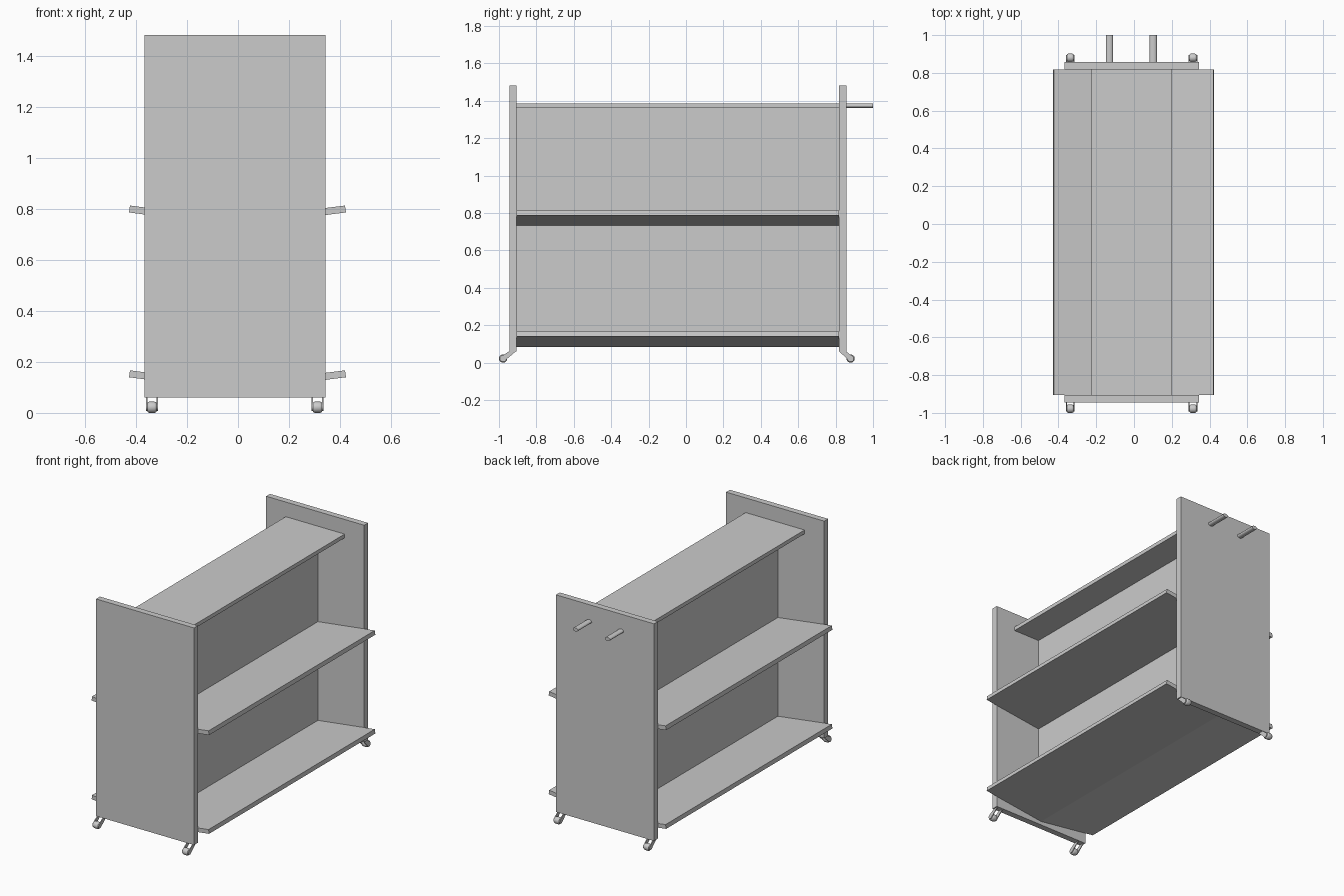
import bpy, bmesh, math
from mathutils import Vector

if "Cube" in bpy.data.objects:
    bpy.data.objects.remove(bpy.data.objects["Cube"])

CX = -0.0125                 # centre line of the cart
Y0, Y1 = -0.905, 0.817       # inner faces of the end panels


def add_object(name, bm, smooth=False):
    bmesh.ops.recalc_face_normals(bm, faces=bm.faces)
    mesh = bpy.data.meshes.new(name)
    bm.to_mesh(mesh)
    bm.free()
    obj = bpy.data.objects.new(name, mesh)
    bpy.context.collection.objects.link(obj)
    if smooth:
        bpy.ops.object.select_all(action='DESELECT')
        obj.select_set(True)
        bpy.context.view_layer.objects.active = obj
        bpy.ops.object.shade_smooth_by_angle(angle=math.radians(35))
    return obj


def prism(bm, points, shift):
    """Extrude a closed outline of 3D points along a vector."""
    face = bm.faces.new([bm.verts.new(p) for p in points])
    res = bmesh.ops.extrude_face_region(bm, geom=[face], use_keep_orig=True)
    verts = [e for e in res['geom'] if isinstance(e, bmesh.types.BMVert)]
    bmesh.ops.translate(bm, verts=verts, vec=Vector(shift))


def box(name, x0, x1, y0, y1, z0, z1):
    bm = bmesh.new()
    prism(bm, [(x0, y0, z0), (x1, y0, z0), (x1, y0, z1), (x0, y0, z1)], (0, y1 - y0, 0))
    return add_object(name, bm)


# End panels, central divider and top shelf
box("front_end_panel", -0.368, 0.343, -0.945, Y0, 0.06, 1.483)
box("back_end_panel", -0.368, 0.343, Y1, 0.857, 0.06, 1.483)
box("centre_divider", CX - 0.02, CX + 0.02, Y0, Y1, 0.10, 1.362)
box("top_shelf", -0.226, 0.201, Y0, Y1, 1.362, 1.387)

# Sloping shelves, rising outwards on both sides
for level, z in (("lower", 0.084), ("middle", 0.731)):
    for side, outer in (("right", 0.424), ("left", -0.428)):
        s = 1 if outer > 0 else -1
        outline = [(CX, Y0, z), (outer, Y0, z + 0.056),
                   (outer - s * 0.004, Y0, z + 0.083), (CX, Y0, z + 0.028)]
        bm = bmesh.new()
        prism(bm, outline, (0, Y1 - Y0, 0))
        add_object(f"{level}_shelf_{side}", bm)

# Flattened push handles on the back panel
for side, x in (("left", -0.130), ("right", 0.102)):
    ring = [(x + 0.019 * math.cos(a), 0.85, 1.374 + 0.012 * math.sin(a))
            for a in (i * math.tau / 24 for i in range(24))]
    bm = bmesh.new()
    prism(bm, ring, (0, 0.15, 0))
    add_object(f"handle_{side}", bm, True)


def caster(tag, x, wheel_y, top_y, s):
    """Wheel held by two angled fork plates; s is the outward direction."""
    zc, w = 0.022, 0.021
    # wheel with rounded rims, lofted from a short profile
    bm = bmesh.new()
    rings = []
    for dx, r in ((-0.018, 0.017), (-0.015, 0.0205), (-0.010, 0.022),
                  (0.010, 0.022), (0.015, 0.0205), (0.018, 0.017)):
        rings.append([bm.verts.new((x + dx, wheel_y + r * math.cos(i * math.tau / 24),
                                    zc + r * math.sin(i * math.tau / 24))) for i in range(24)])
    for a, b in zip(rings, rings[1:]):
        for i in range(24):
            bm.faces.new((a[i], a[i - 1], b[i - 1], b[i]))
    bm.faces.new(rings[0])
    bm.faces.new(rings[-1])
    add_object(f"wheel_{tag}", bm, True)
    # fork plates: rounded hub end flaring up to the panel
    bm = bmesh.new()
    hub = [(wheel_y + s * 0.015 * math.cos(a), zc + 0.015 * math.sin(a))
           for a in (math.radians(70 + 26 * i) for i in range(-2, 11))]
    hub = [p for p in hub if s * (p[0] - wheel_y) > -0.012 or p[1] < zc]
    arc = [(wheel_y + s * 0.015 * math.cos(math.radians(d)),
            zc + 0.015 * math.sin(math.radians(d))) for d in range(60, -121, -20)]
    outline = [(top_y - s * 0.018, 0.062), (top_y + s * 0.018, 0.062)] + arc
    for x0 in (x - w - 0.002, x + w - 0.003):
        prism(bm, [(x0, y, z) for y, z in outline], (0.005, 0, 0))
    add_object(f"fork_{tag}", bm)


# Casters at the four corners
for side, x in (("left", -0.338), ("right", 0.312)):
    caster(f"front_{side}", x, -0.978, -0.926, -1)
    caster(f"back_{side}", x, 0.880, 0.836, 1)
